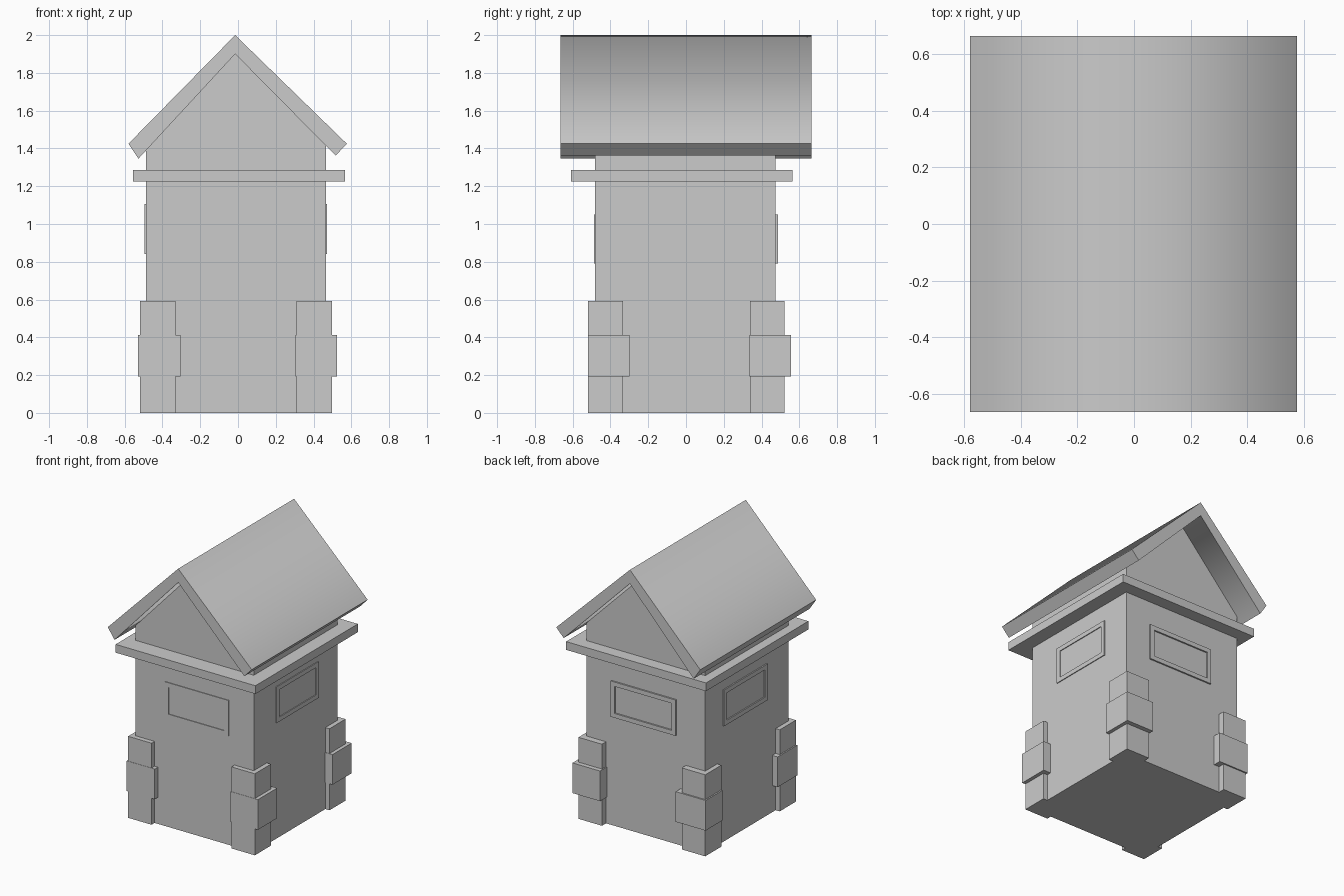
import bpy, bmesh

if "Cube" in bpy.data.objects:
    bpy.data.objects.remove(bpy.data.objects["Cube"])


def make(name, build):
    """Create a mesh object from a bmesh-filling function."""
    bm = bmesh.new()
    build(bm)
    bmesh.ops.recalc_face_normals(bm, faces=bm.faces)
    mesh = bpy.data.meshes.new(name)
    bm.to_mesh(mesh)
    bm.free()
    obj = bpy.data.objects.new(name, mesh)
    bpy.context.collection.objects.link(obj)
    return obj


def add_box(bm, x, y, z):
    """Add a box spanning the given (min, max) ranges."""
    verts = bmesh.ops.create_cube(bm, size=1)["verts"]
    for v in verts:
        for i, (lo, hi) in enumerate((x, y, z)):
            v.co[i] = hi if v.co[i] > 0 else lo


def add_prism(bm, profile, y0, y1):
    """Extrude an XZ profile from y0 to y1."""
    face = bm.faces.new([bm.verts.new((x, y0, z)) for x, z in profile])
    ext = bmesh.ops.extrude_face_region(bm, geom=[face])["geom"]
    moved = [g for g in ext if isinstance(g, bmesh.types.BMVert)]
    bmesh.ops.translate(bm, verts=moved, vec=(0, y1 - y0, 0))


# Body with gable ends, tucked slightly into the roof
X0, X1, Y0, Y1 = -0.487, 0.465, -0.483, 0.475
body = [(X0, 0), (X1, 0), (X1, 1.42), (-0.015, 1.905), (X0, 1.40)]
make("body", lambda bm: add_prism(bm, body, Y0, Y1))

# Ledge around the top of the walls
make("ledge", lambda bm: add_box(bm, (-0.556, 0.567), (-0.61, 0.565), (1.225, 1.285)))

# Pitched roof, shading blended only across the ridge
RIDGE = -0.015
roof_profile = [(-0.58, 1.425), (-0.527, 1.346), (RIDGE, 1.90),
                (0.517, 1.362), (0.576, 1.425), (RIDGE, 2.0)]
roof = make("roof", lambda bm: add_prism(bm, roof_profile, -0.665, 0.665))
mesh = roof.data
mesh.shade_smooth()
for e in mesh.edges:
    ends = [mesh.vertices[i].co for i in e.vertices]
    e.use_edge_sharp = not all(abs(p.x - RIDGE) < 1e-4 for p in ends)

# Corner stones: a narrow post with a wider block around its middle
posts = {
    "front_left": ((-0.52, -0.332), (-0.518, -0.333), (-0.53, -0.305), (-0.52, -0.295)),
    "front_right": ((0.31, 0.498), (-0.518, -0.333), (0.305, 0.524), (-0.52, -0.30)),
    "back_left": ((-0.52, -0.332), (0.338, 0.522), (-0.53, -0.29), (0.336, 0.532)),
    "back_right": ((0.31, 0.498), (0.338, 0.522), (0.302, 0.524), (0.336, 0.555)),
}
for name, (px, py, bx, by) in posts.items():
    make("corner_post_" + name, lambda bm: add_box(bm, px, py, (0, 0.592)))
    make("corner_block_" + name, lambda bm: add_box(bm, bx, by, (0.193, 0.412)))


def window_frame(name, axis, depth, side, z, rim):
    """Shallow rectangular frame on a wall; axis is its facing direction."""
    def build(bm):
        (a, b), (c, d) = side, z
        bars = [((a, b), (c, c + rim)), ((a, b), (d - rim, d)),
                ((a, a + rim), (c + rim, d - rim)), ((b - rim, b), (c + rim, d - rim))]
        for s, h in bars:
            add_box(bm, *((depth, s, h) if axis == "x" else (s, depth, h)))
    make(name, build)


# Window frames on all four walls
window_frame("window_front", "y", (-0.488, -0.47), (-0.25, 0.265), (0.79, 1.05), 0.032)
window_frame("window_back", "y", (0.46, 0.486), (-0.255, 0.265), (0.79, 1.05), 0.032)
window_frame("window_left", "x", (-0.496, -0.47), (-0.23, 0.27), (0.842, 1.105), 0.032)
window_frame("window_right", "x", (0.45, 0.471), (-0.23, 0.255), (0.842, 1.105), 0.032)
